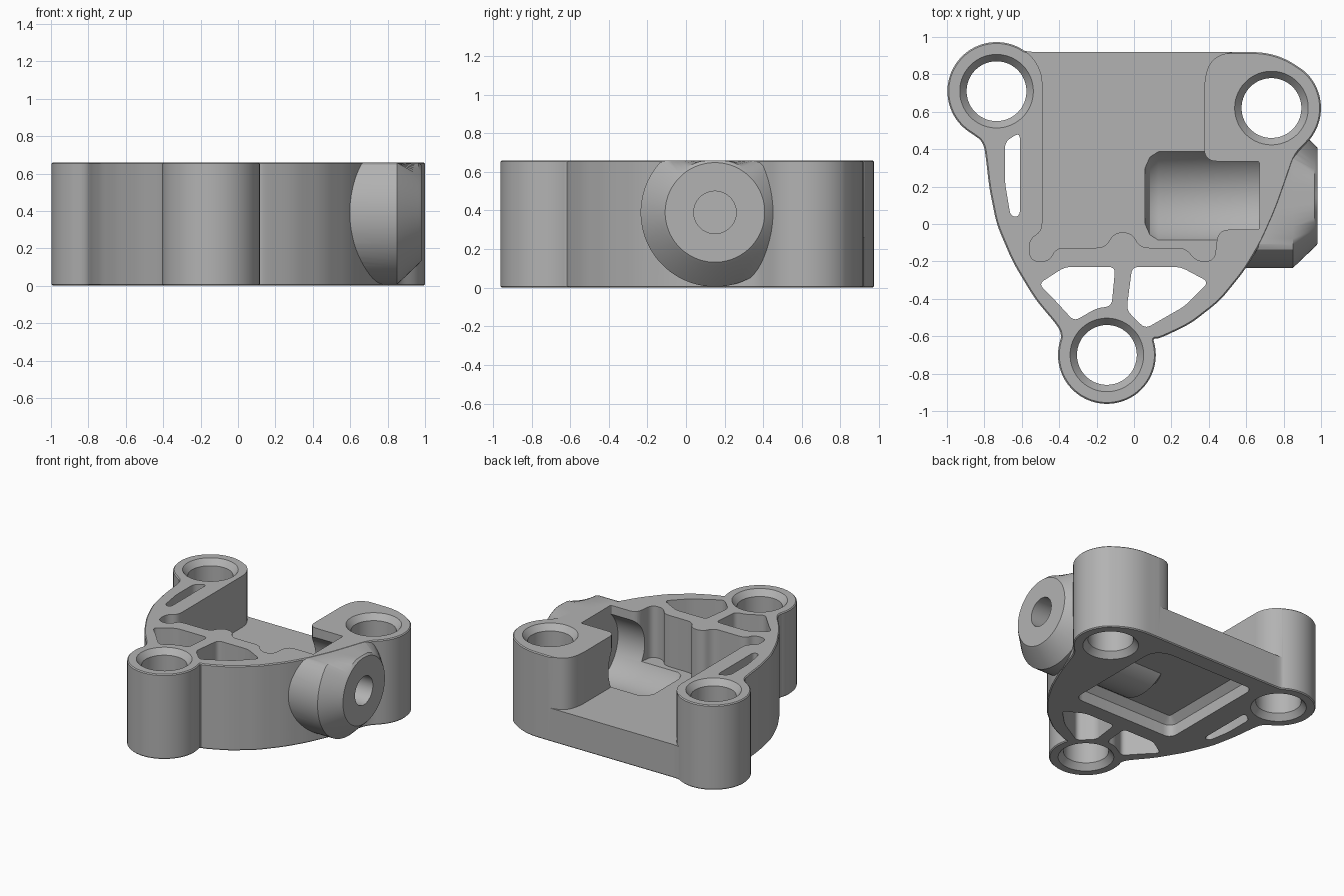
import bpy, bmesh, math
from mathutils import Vector

if "Cube" in bpy.data.objects:
    bpy.data.objects.remove(bpy.data.objects["Cube"])

H = 0.66                      # height of the casting
AXIS_Y, AXIS_Z = 0.15, 0.39   # axis of the side port

grey = bpy.data.materials.new("cast grey")
grey.use_nodes = True
COLOUR = (0.45, 0.45, 0.45, 1)
grey.diffuse_color = COLOUR
grey.node_tree.nodes["Principled BSDF"].inputs["Base Color"].default_value = COLOUR


def arc(cx, cy, r, a0, a1, n):
    angles = [math.radians(a0 + (a1 - a0) * i / n) for i in range(n + 1)]
    return [(cx + r * math.cos(a), cy + r * math.sin(a)) for a in angles]


def rounded(points, default):
    """Round each corner by a cut-back distance, given per point or by default."""
    out, n = [], len(points)
    for i, p in enumerate(points):
        here = Vector(p[:2])
        prev, nxt = Vector(points[i - 1][:2]), Vector(points[(i + 1) % n][:2])
        d = p[2] if len(p) > 2 else default
        a = here + (prev - here).normalized() * min(d, (prev - here).length / 2)
        b = here + (nxt - here).normalized() * min(d, (nxt - here).length / 2)
        for k in range(6):
            t = k / 5
            q = a * (1 - t) ** 2 + here * 2 * t * (1 - t) + b * t * t
            if not out or (q - out[-1]).length > 0.004:
                out.append(q)
    if (out[0] - out[-1]).length < 0.004:
        out.pop()
    return out


def finish(bm, name):
    bmesh.ops.recalc_face_normals(bm, faces=bm.faces[:])
    mesh = bpy.data.meshes.new(name)
    bm.to_mesh(mesh)
    bm.free()
    mesh.materials.append(grey)
    obj = bpy.data.objects.new(name, mesh)
    bpy.context.collection.objects.link(obj)
    return obj


def prism(name, outline, z0, z1, bevel=0, ends=()):
    """Extrude an outline upwards and chamfer the rims at the given heights."""
    bm = bmesh.new()
    low = [bm.verts.new((p[0], p[1], z0)) for p in outline]
    face = bm.faces.new(low)
    ext = bmesh.ops.extrude_face_region(bm, geom=[face], use_keep_orig=True)
    for g in ext["geom"]:
        if isinstance(g, bmesh.types.BMVert):
            g.co.z = z1
    bmesh.ops.recalc_face_normals(bm, faces=bm.faces[:])
    rims = [e for e in bm.edges
            if any(all(abs(v.co.z - z) < 1e-5 for v in e.verts) for z in ends)]
    if rims:
        bmesh.ops.bevel(bm, geom=rims, offset=bevel, segments=1,
                        affect="EDGES", clamp_overlap=True)
    return finish(bm, name)


def lathe(name, rings, centre, axis="X", top=9, n=64):
    """Turn (position, radius) rings about an axis; flatten above a height."""
    bm, loops = bmesh.new(), []
    for pos, r in rings:
        loop = []
        for i in range(n):
            a = math.tau * (i + 0.5) / n
            u, v = centre[0] + r * math.cos(a), centre[1] + r * math.sin(a)
            co = (pos, u, min(v, top)) if axis == "X" else (u, v, pos)
            loop.append(bm.verts.new(co))
        loops.append(loop)
    for p, q in zip(loops, loops[1:]):
        for i in range(n):
            j = (i + 1) % n
            bm.faces.new((p[i], p[j], q[j], q[i]))
    bm.faces.new(loops[0])
    bm.faces.new(loops[-1])
    return finish(bm, name)


def combine(target, tool, operation):
    mod = target.modifiers.new("combine", "BOOLEAN")
    mod.object, mod.operation, mod.solver = tool, operation, "EXACT"
    bpy.context.view_layer.objects.active = target
    bpy.ops.object.modifier_apply(modifier=mod.name)
    bpy.data.objects.remove(tool)


RIGHT_BOSS, LEFT_BOSS, FRONT_BOSS = (0.735, 0.62), (-0.735, 0.71), (-0.145, -0.70)

# Main body: three bolt bosses joined by curved walls
outline = arc(*FRONT_BOSS, 0.262, 158, 380, 30)
outline += [(0.13, -0.615), (0.3, -0.535), (0.46, -0.41), (0.59, -0.25),
            (0.68, -0.1), (0.76, 0.08), (0.82, 0.25), (0.86, 0.37)]
outline += arc(*RIGHT_BOSS, 0.265, -45, 50, 14)
outline += [(0.81, 0.885), (0.7, 0.918), (0.56, 0.92)]
outline += arc(*LEFT_BOSS, 0.263, 53, 240, 26)
outline += [(-0.805, 0.44), (-0.79, 0.34), (-0.775, 0.2), (-0.735, 0),
            (-0.65, -0.2), (-0.53, -0.4), (-0.4, -0.555)]
body = prism("bracket_body", rounded(outline, 0.06), 0, H, 0.012, (0, H))

# Underside pocket, with the trough shell bulging into it
under = [(-0.43, -0.11), (0.45, -0.11), (0.45, 0.72), (0.36, 0.79), (-0.43, 0.79)]
combine(body, prism("under_pocket", rounded(under, 0.07), -0.2, 0.14, 0.05, (0.14,)),
        "DIFFERENCE")
combine(body, lathe("trough_shell", [(0, 0.27), (0.05, 0.325), (0.55, 0.325)],
                    (AXIS_Y, AXIS_Z), top=0.22), "UNION")

# Round side port with a tapered nose
combine(body, lathe("side_port", [(0.5, 0.385), (0.85, 0.385), (0.965, 0.275), (0.98, 0.258)],
                    (AXIS_Y, AXIS_Z), top=H - 0.002), "UNION")

# Top pocket, open at the back, with scalloped front wall and port slot
pocket = [(-0.6, 1.05, 0), (-0.595, 0.935, 0), (-0.535, 0.885), (-0.49, 0.80),
          (-0.49, -0.04), (-0.56, -0.08), (-0.56, -0.2, 0.07), (-0.45, -0.2),
          (-0.42, -0.127), (-0.15, -0.127), (-0.11, -0.045), (-0.01, -0.045),
          (0.03, -0.127), (0.28, -0.127), (0.33, -0.2), (0.43, -0.2, 0.05),
          (0.45, -0.03, 0.06), (0.67, -0.03, 0.01), (0.67, 0.335, 0.01),
          (0.375, 0.335, 0.07), (0.375, 0.80, 0.1), (0.43, 0.9, 0.1),
          (0.56, 0.925, 0), (0.56, 1.05, 0)]
combine(body, prism("top_pocket", rounded(pocket, 0.05), 0.26, 1), "DIFFERENCE")

# Cylindrical trough leading to the port, and the port bore
combine(body, lathe("trough", [(0.06, 0.2), (0.085, 0.245), (0.13, 0.27), (0.67, 0.27)],
                    (AXIS_Y, AXIS_Z), top=0.64), "DIFFERENCE")
combine(body, lathe("port_bore", [(0.6, 0.11), (1.1, 0.11)],
                    (AXIS_Y, AXIS_Z), n=48), "DIFFERENCE")

# Lightening windows right through the web
windows = [
    [(-0.69, 0.44), (-0.61, 0.49), (-0.61, 0.04), (-0.66, 0.04), (-0.69, 0.22)],
    [(-0.51, -0.32), (-0.37, -0.23), (-0.1, -0.23), (-0.12, -0.44),
     (-0.2, -0.45), (-0.32, -0.52), (-0.43, -0.4)],
    [(-0.01, -0.23), (0.25, -0.23), (0.40, -0.31), (0.27, -0.44),
     (0.06, -0.56), (-0.04, -0.46)],
]
for w in windows:
    combine(body, prism("window", rounded(w, 0.035), -0.5, 1), "DIFFERENCE")

# Bolt holes, countersunk at both ends
for centre in (RIGHT_BOSS, LEFT_BOSS, FRONT_BOSS):
    rings = [(-0.01, 0.205), (0.045, 0.16), (H - 0.045, 0.16), (H + 0.01, 0.205)]
    combine(body, lathe("bolt_hole", rings, centre, axis="Z"), "DIFFERENCE")

# Smooth curved walls, keep crisp edges
bpy.ops.object.select_all(action="DESELECT")
body.select_set(True)
bpy.context.view_layer.objects.active = body
bpy.ops.object.shade_smooth_by_angle(angle=math.radians(30))
